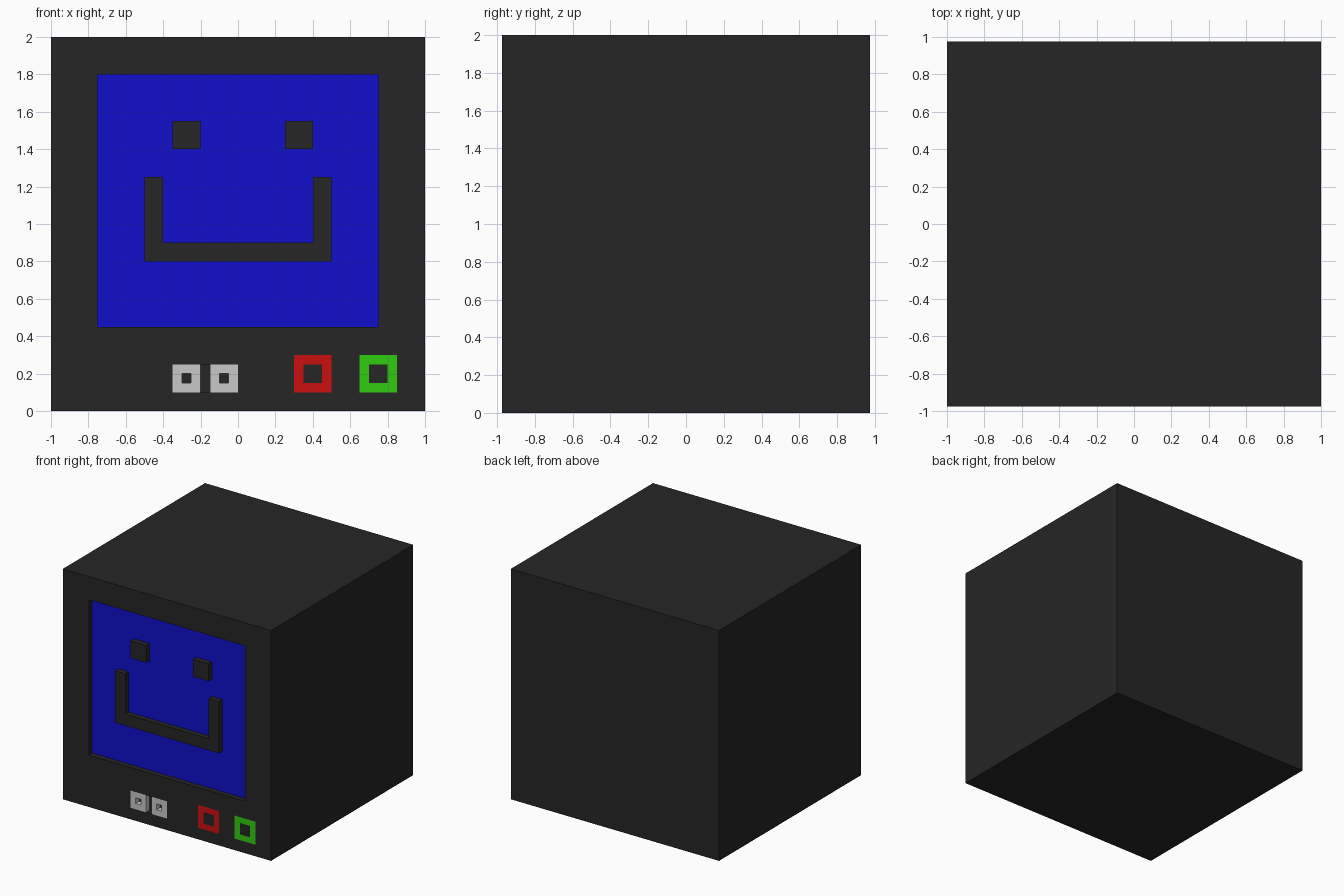
import bpy
import bmesh

if "Cube" in bpy.data.objects:
    bpy.data.objects.remove(bpy.data.objects["Cube"], do_unlink=True)

FRONT, BACK = -0.975, 0.975
DEPTH = 0.05                 # depth of the recesses in the front
FLOOR = FRONT + DEPTH


def material(name, rgb):
    m = bpy.data.materials.new(name)
    m.use_nodes = True
    m.diffuse_color = (*rgb, 1)
    m.node_tree.nodes["Principled BSDF"].inputs["Base Color"].default_value = (*rgb, 1)
    return m


charcoal = material("charcoal", (0.019, 0.019, 0.019))
blue = material("screen blue", (0.005, 0.005, 0.6))
red = material("red", (0.6, 0.005, 0.005))
green = material("green", (0.03, 0.6, 0.005))
white = material("light grey", (0.58, 0.58, 0.58))


def finish(name, bm, mat):
    bmesh.ops.recalc_face_normals(bm, faces=bm.faces[:])
    mesh = bpy.data.meshes.new(name)
    bm.to_mesh(mesh)
    bm.free()
    mesh.materials.append(mat)
    obj = bpy.data.objects.new(name, mesh)
    bpy.context.collection.objects.link(obj)
    return obj


def prism(name, outline, mat, y0=FRONT, y1=FLOOR):
    """Closed solid from an x-z outline, running from y0 to y1."""
    bm = bmesh.new()
    a = [bm.verts.new((x, y0, z)) for x, z in outline]
    b = [bm.verts.new((x, y1, z)) for x, z in outline]
    bm.faces.new(a)
    bm.faces.new(b[::-1])
    for i in range(len(a)):
        j = (i + 1) % len(a)
        bm.faces.new((a[i], b[i], b[j], a[j]))
    return finish(name, bm, mat)


def rect(x0, x1, z0, z1):
    return [(x0, z0), (x1, z0), (x1, z1), (x0, z1)]


def ring(name, x, z, outer, inner, mat):
    """Square frame centred at x, z with a square hole."""
    bm = bmesh.new()
    loops = []
    for half, y in ((outer, FRONT), (outer, FLOOR), (inner, FLOOR), (inner, FRONT)):
        corners = rect(x - half, x + half, z - half, z + half)
        loops.append([bm.verts.new((cx, y, cz)) for cx, cz in corners])
    for k in range(4):
        p, q = loops[k], loops[(k + 1) % 4]
        for i in range(4):
            j = (i + 1) % 4
            bm.faces.new((p[i], q[i], q[j], p[j]))
    return finish(name, bm, mat)


# Case with recesses for the screen and the buttons
case = prism("case", rect(-1, 1, 0, 2), charcoal, FRONT, BACK)
recesses = {
    "screen_recess": rect(-0.75, 0.75, 0.45, 1.8),
    "socket_recess": rect(-0.35, 0, 0.1, 0.25),
    "red_recess": rect(0.3, 0.5, 0.1, 0.3),
    "green_recess": rect(0.65, 0.85, 0.1, 0.3),
}
bpy.context.view_layer.objects.active = case
for name, outline in recesses.items():
    cutter = prism(name, outline, charcoal, FRONT - 0.1, FLOOR)
    cutter.hide_render = True
    mod = case.modifiers.new(name, "BOOLEAN")
    mod.operation = "DIFFERENCE"
    mod.solver = "EXACT"
    mod.object = cutter
    bpy.ops.object.modifier_apply(modifier=name)
    bpy.data.objects.remove(cutter, do_unlink=True)

# Screen plate on the floor of its recess
prism("screen", rect(-0.75, 0.75, 0.45, 1.8), blue, FLOOR - 0.004, FLOOR)

# Face on the screen
prism("right_eye", rect(-0.35, -0.2, 1.4, 1.55), charcoal)
prism("left_eye", rect(0.25, 0.4, 1.4, 1.55), charcoal)
prism("mouth", [(-0.5, 0.8), (0.5, 0.8), (0.5, 1.25), (0.4, 1.25),
                (0.4, 0.9), (-0.4, 0.9), (-0.4, 1.25), (-0.5, 1.25)], charcoal)

# Two open sockets
ring("right_socket", -0.275, 0.175, 0.075, 0.025, white)
ring("left_socket", -0.075, 0.175, 0.075, 0.025, white)

# Red and green buttons with filled centres
for label, x, mat in (("red", 0.4, red), ("green", 0.75, green)):
    ring(label + "_button", x, 0.2, 0.1, 0.05, mat)
    prism(label + "_button_centre", rect(x - 0.05, x + 0.05, 0.15, 0.25), charcoal)
